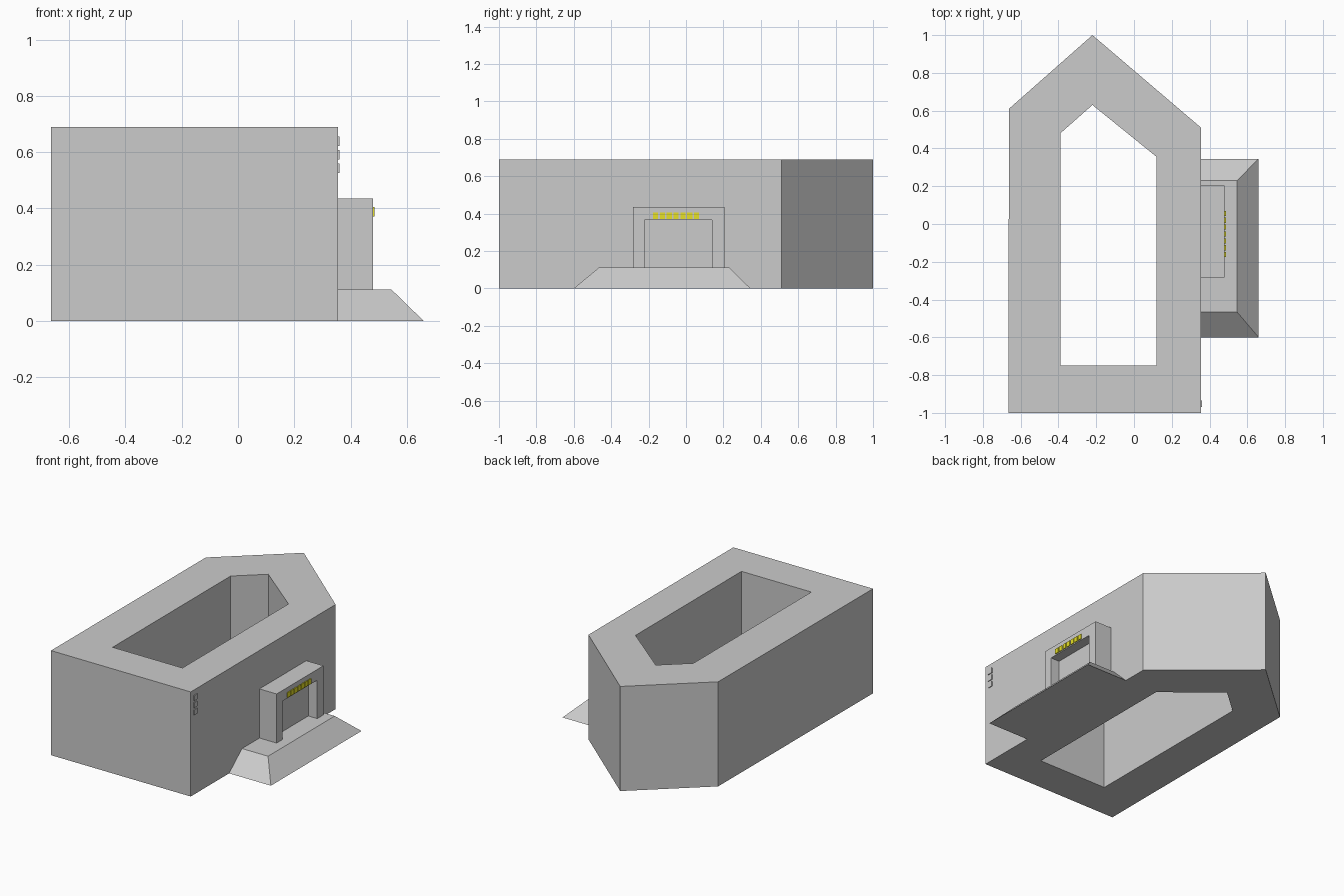
import bpy

if "Cube" in bpy.data.objects:
    bpy.data.objects.remove(bpy.data.objects["Cube"])


def make_object(name, verts, faces, color=None):
    mesh = bpy.data.meshes.new(name)
    mesh.from_pydata(verts, [], faces)
    mesh.update()
    obj = bpy.data.objects.new(name, mesh)
    bpy.context.collection.objects.link(obj)
    if color:
        mat = bpy.data.materials.new(name + "_paint")
        mat.diffuse_color = color
        mat.use_nodes = True
        mat.node_tree.nodes["Principled BSDF"].inputs["Base Color"].default_value = mat.diffuse_color
        mesh.materials.append(mat)
    return obj


def loft(name, start, end, color=None):
    """Closed solid between two matching counter-clockwise loops."""
    n = len(start)
    sides = [(i, (i + 1) % n, n + (i + 1) % n, n + i) for i in range(n)]
    caps = [tuple(reversed(range(n))), tuple(range(n, 2 * n))]
    return make_object(name, start + end, caps + sides, color)


def extrude_x(name, profile, x0, x1, color=None):
    """Extrude a counter-clockwise (y, z) profile along x."""
    return loft(name, [(x0, y, z) for y, z in profile],
                [(x1, y, z) for y, z in profile], color)


def rect(a0, a1, b0, b1):
    return [(a0, b0), (a1, b0), (a1, b1), (a0, b1)]


# Courtyard building: five-sided ring with an open shaft
H = 0.69
outer = [(-0.665, -1), (0.355, -1), (0.355, 0.51), (-0.22, 1), (-0.662, 0.61)]
inner = [(-0.39, -0.75), (0.12, -0.75), (0.12, 0.355), (-0.22, 0.63), (-0.39, 0.48)]
n = len(outer)
verts = [(x, y, z) for z in (0, H) for loop in (outer, inner) for x, y in loop]
faces = []
for i in range(n):
    j = (i + 1) % n
    faces += [(i, j, 2 * n + j, 2 * n + i),
              (n + j, n + i, 3 * n + i, 3 * n + j),
              (2 * n + i, 2 * n + j, 3 * n + j, 3 * n + i),
              (j, i, n + i, n + j)]
make_object("building", verts, faces)

# Sloped entrance platform
loft("entrance_platform",
     [(x, y, 0) for x, y in rect(0.355, 0.66, -0.60, 0.345)],
     [(x, y, 0.112) for x, y in rect(0.355, 0.545, -0.465, 0.23)])

# Door surround and recessed door
extrude_x("door_surround",
          [(-0.283, 0.112), (-0.223, 0.112), (-0.223, 0.365), (0.14, 0.365),
           (0.14, 0.112), (0.205, 0.112), (0.205, 0.436), (-0.283, 0.436)],
          0.355, 0.48)
extrude_x("door", rect(-0.223, 0.14, 0.112, 0.365), 0.355, 0.415)

# Blank yellow sign tiles above the door
for i in range(7):
    y = -0.176 + i * 0.0365
    extrude_x(f"sign_tile_{i + 1}", rect(y, y + 0.027, 0.371, 0.405),
              0.478, 0.486, (0.8, 0.75, 0.02, 1))

# Blank vertical plaques near the front corner
for i in range(3):
    z = 0.526 + i * 0.0475
    extrude_x(f"corner_plaque_{i + 1}", rect(-0.97, -0.935, z, z + 0.034),
              0.353, 0.36)
